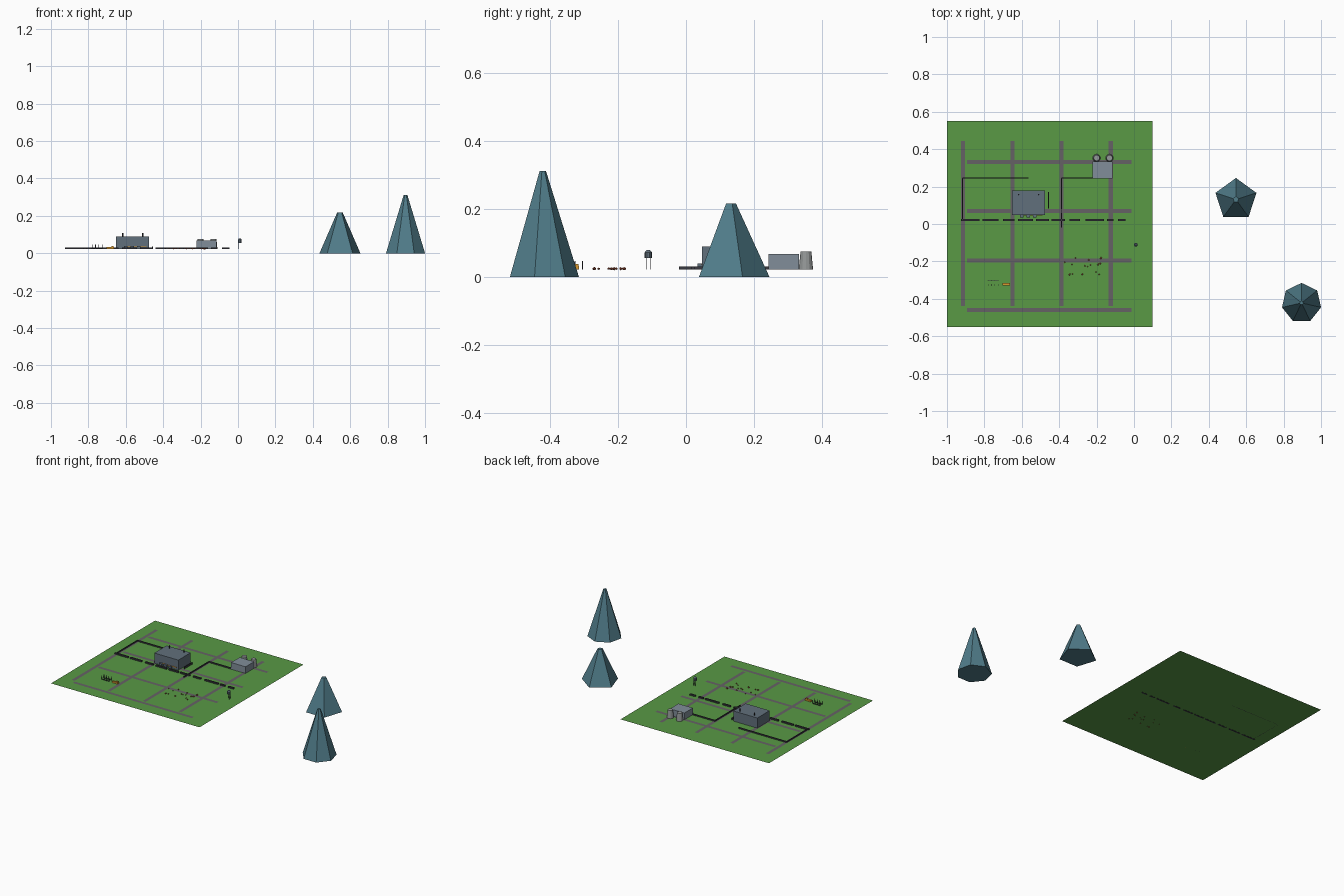
import bpy, bmesh, random
from mathutils import Matrix, Vector

if "Cube" in bpy.data.objects:
    bpy.data.objects.remove(bpy.data.objects["Cube"])

random.seed(4)
G = 0.023  # ground height


def material(name, r, g, b):
    m = bpy.data.materials.new(name)
    m.diffuse_color = (r, g, b, 1)
    m.use_nodes = True
    m.node_tree.nodes["Principled BSDF"].inputs["Base Color"].default_value = m.diffuse_color
    return m


GREEN = material("grass", 0.10, 0.32, 0.06)
ROAD = material("road", 0.13, 0.12, 0.13)
TEAL = material("teal_rock", 0.08, 0.20, 0.25)
SLATE = material("slate", 0.12, 0.16, 0.20)
PALE = material("pale_metal", 0.22, 0.27, 0.32)
STEEL = material("steel", 0.30, 0.32, 0.32)
DARK = material("dark_metal", 0.04, 0.04, 0.05)
ORANGE = material("orange_paint", 0.7, 0.32, 0.03)
RED = material("red_ore", 0.35, 0.08, 0.04)


def finish(name, bm, mat):
    me = bpy.data.meshes.new(name)
    bm.to_mesh(me)
    bm.free()
    ob = bpy.data.objects.new(name, me)
    me.materials.append(mat)
    bpy.context.collection.objects.link(ob)
    return ob


def boxes(name, mat, items):
    """items: (x0, x1, y0, y1, z0, z1)"""
    bm = bmesh.new()
    for x0, x1, y0, y1, z0, z1 in items:
        c = Vector((x0 + x1, y0 + y1, z0 + z1)) / 2
        bmesh.ops.create_cube(bm, size=1, matrix=Matrix.Translation(c)
                              @ Matrix.Diagonal((x1 - x0, y1 - y0, z1 - z0, 1)))
    return finish(name, bm, mat)


def planes(name, mat, items):
    """items: (x0, x1, y0, y1, z)"""
    bm = bmesh.new()
    for x0, x1, y0, y1, z in items:
        bm.faces.new([bm.verts.new(p) for p in
                      ((x0, y0, z), (x1, y0, z), (x1, y1, z), (x0, y1, z))])
    return finish(name, bm, mat)


def cones(name, mat, sides, r1, r2, z0, z1, spots):
    bm = bmesh.new()
    for x, y in spots:
        bmesh.ops.create_cone(bm, cap_ends=True, segments=sides, radius1=r1, radius2=r2,
                              depth=z1 - z0, matrix=Matrix.Translation((x, y, (z0 + z1) / 2)))
    return finish(name, bm, mat)


# ground and road grid
planes("ground", GREEN, [(-1, 0.1, -0.55, 0.55, G)])
w = 0.011
planes("roads_lengthwise", ROAD,
       [(x - w, x + w, -0.438, 0.444, G + 0.0008) for x in (-0.914, -0.65, -0.387, -0.124)])
planes("roads_crosswise", ROAD,
       [(-0.894, -0.013, y - w, y + w, G + 0.0012) for y in (0.332, 0.069, -0.196, -0.46)])

# tall faceted rock spires beside the ground
cones("short_spire", TEAL, 5, 0.115, 0.016, 0, 0.217, [(0.545, 0.131)])
cones("tall_spire", TEAL, 7, 0.107, 0.010, 0, 0.312, [(0.8957, -0.422)])

# main factory hall with roof vents and front docks
boxes("factory_hall", SLATE, [(-0.653, -0.475, 0.047, 0.178, G, 0.091)])
cones("roof_vents", DARK, 8, 0.004, 0.004, 0.088, 0.109, [(-0.617, 0.157), (-0.51, 0.157)])
boxes("loading_docks", SLATE, [(x - 0.010, x + 0.010, 0.034, 0.05, G, 0.04)
                               for x in (-0.6, -0.565, -0.53)])
boxes("hall_stripe", ORANGE, [(-0.6, -0.49, 0.045, 0.049, 0.036, 0.040)])

# power house with two tapered towers
boxes("power_house", PALE, [(-0.221, -0.114, 0.243, 0.333, G, 0.068)])
cones("cooling_towers", STEEL, 12, 0.021, 0.016, G, 0.075, [(-0.2, 0.353), (-0.131, 0.353)])

# main conveyor in broken sections
spans = [(-0.925, -0.825), (-0.81, -0.725), (-0.70, -0.64), (-0.62, -0.54), (-0.525, -0.455),
         (-0.44, -0.37), (-0.345, -0.29), (-0.26, -0.16), (-0.145, -0.11), (-0.085, -0.045)]
boxes("main_conveyor", DARK, [(a, b, 0.015, 0.026, G - 0.001, 0.032) for a, b in spans])

# thin feed lines between the buildings
t = 0.002
boxes("feed_lines", DARK, [
    (-0.917, -0.564, 0.246 - t, 0.246 + t, G, 0.032),
    (-0.917 - t, -0.917 + t, 0.02, 0.246, G, 0.032),
    (-0.387 - t, -0.387 + t, -0.02, 0.246, G, 0.032),
    (-0.387, -0.222, 0.246 - t, 0.246 + t, G, 0.032),
    (-0.457 - t, -0.457 + t, 0.082, 0.17, G, 0.036)])

# rows of posts with rails, and a small cart
rows = (-0.304, -0.326)
boxes("yard_posts", DARK, [(x - 0.0015, x + 0.0015, y - 0.0015, y + 0.0015, G, 0.047)
                           for y in rows for x in (-0.78, -0.762, -0.744, -0.726)])
boxes("yard_rails", DARK, [(-0.782, -0.724, y - 0.001, y + 0.001, G, G + 0.004) for y in rows])
boxes("cart", ORANGE, [(-0.703, -0.662, -0.328, -0.315, G, 0.033),
                       (-0.676, -0.665, -0.327, -0.316, 0.033, 0.039)])

# scattered ore lumps
bm = bmesh.new()
for i in range(18):
    p = (random.uniform(-0.38, -0.16), random.uniform(-0.28, -0.16), G + 0.002)
    bmesh.ops.create_icosphere(bm, subdivisions=1, radius=random.uniform(0.003, 0.005),
                               matrix=Matrix.Translation(p))
finish("ore_lumps", bm, RED)

# watch tank on four legs
tx, ty = 0.010, -0.111
boxes("tank_legs", DARK, [(tx + a - 0.001, tx + a + 0.001, ty + b - 0.001, ty + b + 0.001, G, 0.058)
                          for a in (-0.006, 0.006) for b in (-0.006, 0.006)])
cones("tank_body", SLATE, 10, 0.0105, 0.0105, 0.056, 0.073, [(tx, ty)])
cones("tank_roof", SLATE, 10, 0.0105, 0.005, 0.073, 0.080, [(tx, ty)])
